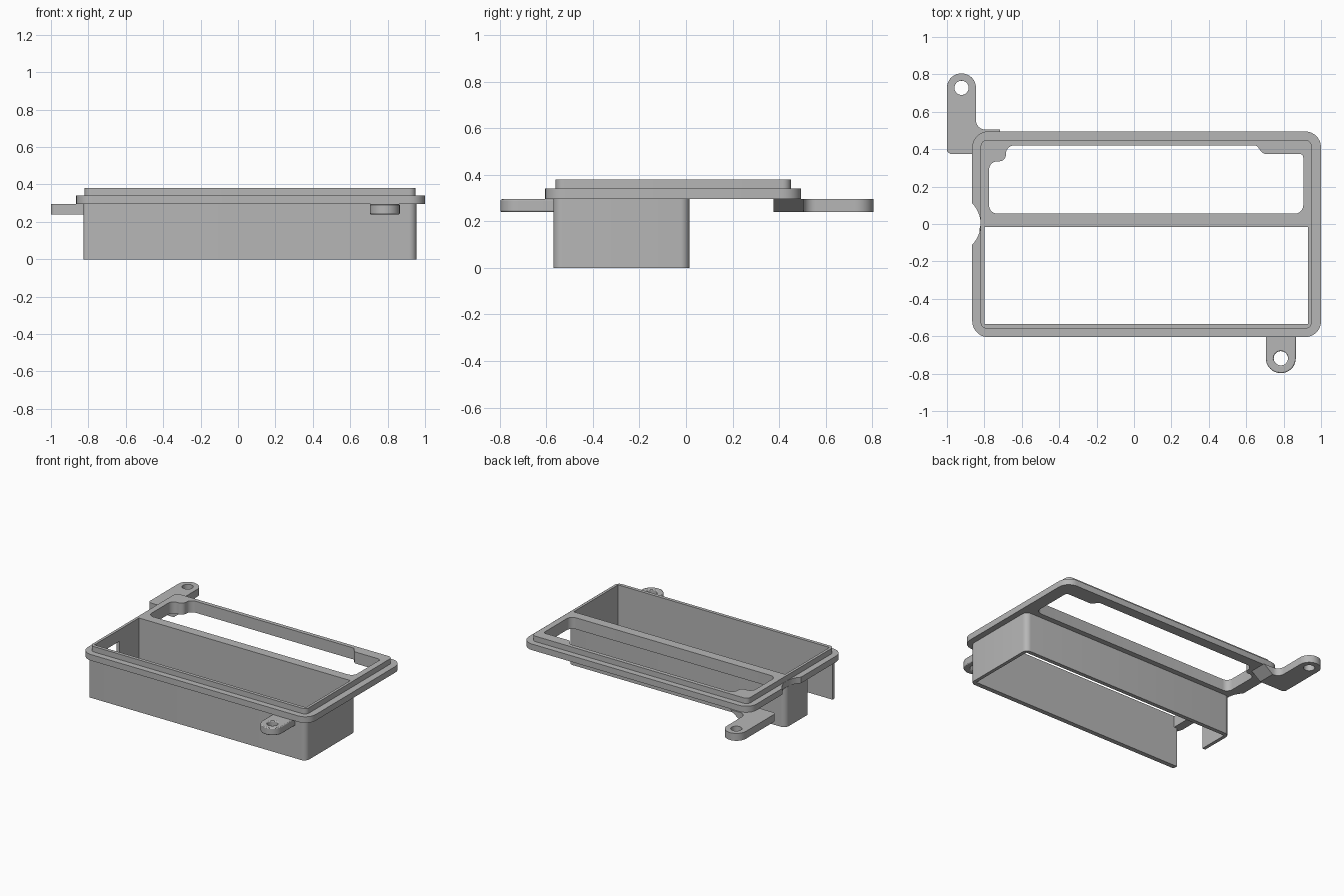
import bpy, bmesh, math
from mathutils import Vector

if "Cube" in bpy.data.objects:
    bpy.data.objects.remove(bpy.data.objects["Cube"])

grey = bpy.data.materials.new("plain grey")
grey.diffuse_color = (0.47, 0.47, 0.47, 1)
grey.use_nodes = True
grey.node_tree.nodes["Principled BSDF"].inputs["Base Color"].default_value = grey.diffuse_color


def outline(points, steps=7):
    """Closed outline from (x, y, corner radius) points."""
    out = []
    n = len(points)
    for i, (x, y, r) in enumerate(points):
        p = Vector((x, y))
        if r == 0:
            out.append(p)
            continue
        a = (Vector(points[i - 1][:2]) - p).normalized()
        b = (Vector(points[(i + 1) % n][:2]) - p).normalized()
        half = a.angle(b) / 2
        centre = p + (a + b).normalized() * (r / math.sin(half))
        start = p + a * (r / math.tan(half)) - centre
        end = p + b * (r / math.tan(half)) - centre
        sweep = math.atan2(start.x * end.y - start.y * end.x, start.dot(end))
        for k in range(steps + 1):
            t = sweep * k / steps
            c, s = math.cos(t), math.sin(t)
            out.append(centre + Vector((start.x * c - start.y * s, start.x * s + start.y * c)))
    return out


def rectangle(x0, x1, y0, y1, r=0.0):
    return outline([(x0, y0, r), (x1, y0, r), (x1, y1, r), (x0, y1, r)])


def arc(cx, cy, r, a0, a1, steps):
    return [Vector((cx + r * math.cos(a0 + (a1 - a0) * k / steps),
                    cy + r * math.sin(a0 + (a1 - a0) * k / steps))) for k in range(steps + 1)]


def circle(cx, cy, r):
    return arc(cx, cy, r, 0, math.tau, 28)[:-1]


def prism(name, loops, z0, z1, bevel=0.0, shape=None):
    """Solid with holes: the first loop is the outside, the rest are openings."""
    bm = bmesh.new()
    edges = []
    for loop in loops:
        vs = [bm.verts.new((p.x, p.y, z0)) for p in loop]
        edges += [bm.edges.new((vs[i - 1], vs[i])) for i in range(len(vs))]
    bmesh.ops.triangle_fill(bm, use_beauty=True, edges=edges, normal=(0, 0, 1))
    geo = bmesh.ops.extrude_face_region(bm, geom=bm.faces[:])["geom"]
    for v in geo:
        if isinstance(v, bmesh.types.BMVert):
            v.co.z = z1
    if shape:
        for v in bm.verts:
            shape(v)
    bmesh.ops.recalc_face_normals(bm, faces=bm.faces[:])
    mesh = bpy.data.meshes.new(name)
    bm.to_mesh(mesh)
    bm.free()
    mesh.materials.append(grey)
    ob = bpy.data.objects.new(name, mesh)
    bpy.context.collection.objects.link(ob)
    bpy.ops.object.select_all(action='DESELECT')
    ob.select_set(True)
    bpy.context.view_layer.objects.active = ob
    bpy.ops.object.shade_smooth_by_angle(angle=math.radians(35))
    if bevel:
        mod = ob.modifiers.new("soft edges", 'BEVEL')
        mod.width, mod.segments = bevel, 2
        mod.limit_method, mod.angle_limit = 'ANGLE', math.radians(50)
    return ob


# Openings shared by the flange and the raised lip
tray_opening = rectangle(-0.80, 0.93, -0.535, -0.015)
window = outline([(-0.775, 0.055, 0.045), (0.905, 0.055, 0.045), (0.905, 0.375, 0.02),
                  (0.69, 0.375, 0.03), (0.655, 0.42, 0.02), (-0.685, 0.42, 0.045),
                  (-0.685, 0.335, 0.035), (-0.775, 0.335, 0.045)])

# Flange with a curved finger notch on its left edge
flange = outline([(-0.865, -0.605, 0.085), (1.0, -0.605, 0.085),
                  (1.0, 0.495, 0.085), (-0.865, 0.495, 0.085)])
notch = math.asin(0.11 / 0.157)
flange += arc(-0.977, 0, 0.157, notch, -notch, 14)
prism("flange", [flange, tray_opening, window], 0.295, 0.34)

# Raised lip
prism("raised_lip", [rectangle(-0.82, 0.95, -0.56, 0.45, 0.035), tray_opening, window], 0.34, 0.38)

# Open-bottomed tray walls with a gap at the front of the left side
prism("tray_walls", [outline([
    (-0.825, -0.57, 0.015), (0.955, -0.57, 0.04), (0.955, 0.015, 0.04), (-0.825, 0.015, 0.04),
    (-0.825, -0.24, 0), (-0.80, -0.24, 0), (-0.80, -0.015, 0), (0.93, -0.015, 0),
    (0.93, -0.535, 0), (-0.825, -0.535, 0)])], 0, 0.295)

# Front mounting tab
prism("front_tab", [outline([
    (0.705, -0.56, 0), (0.705, -0.797, 0.079), (0.865, -0.797, 0.079), (0.865, -0.56, 0)], 12),
    circle(0.785, -0.718, 0.038)], 0.24, 0.295, 0.006)


# Back mounting tab, with a sloped end under the flange
def slope(v):
    if v.co.z < 0.25 and v.co.x > -0.75:
        v.co.x = -0.79


prism("back_tab", [outline([
    (-1.0, 0.375, 0.025), (-0.715, 0.375, 0), (-0.715, 0.505, 0), (-0.845, 0.505, 0.05),
    (-0.845, 0.805, 0.077), (-1.0, 0.805, 0.077)], 12),
    circle(-0.922, 0.728, 0.038)], 0.24, 0.295, 0.006, slope)
